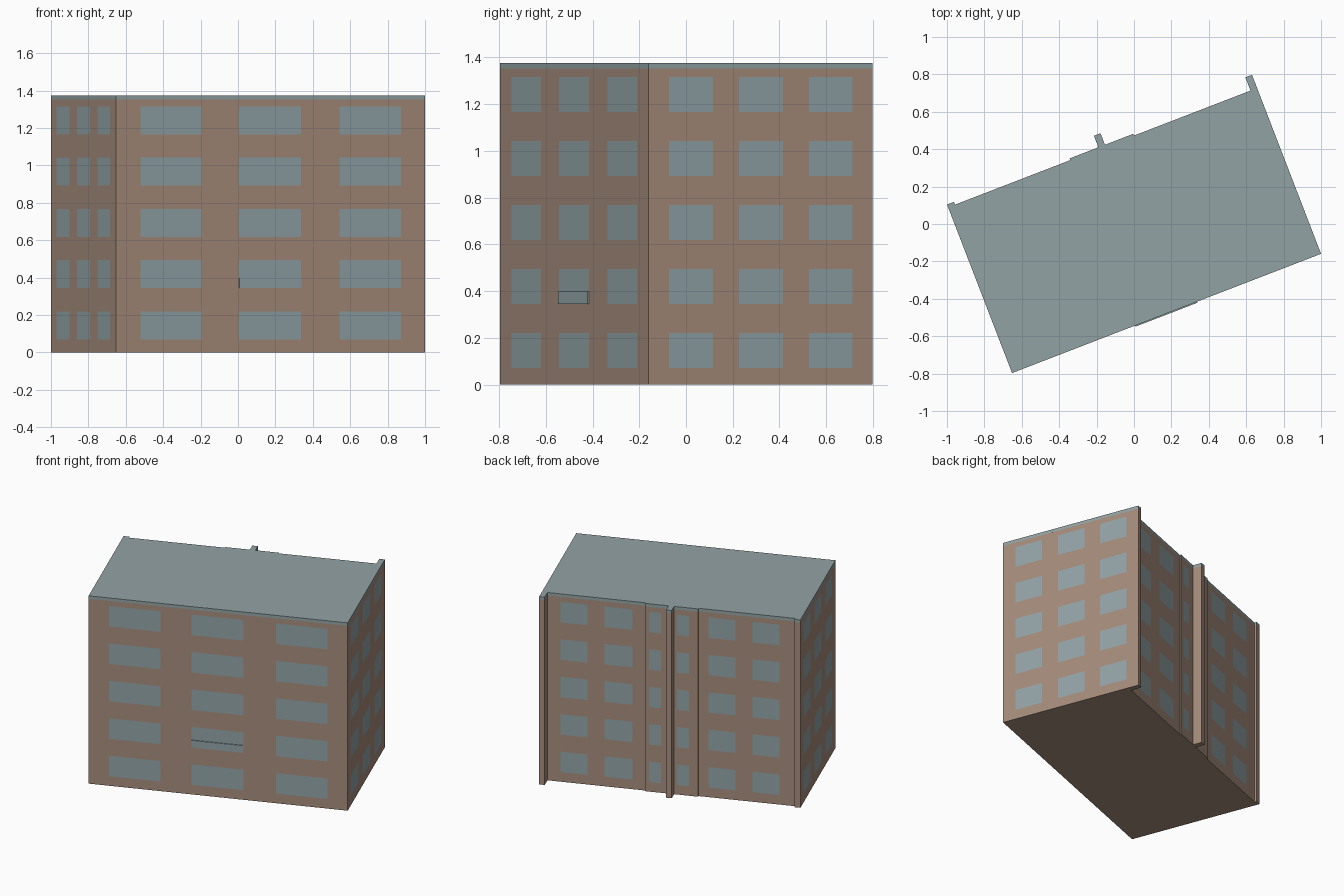
import bpy, bmesh, math
from mathutils import Matrix

cube = bpy.data.objects.get("Cube")
if cube:
    bpy.data.objects.remove(cube, do_unlink=True)


def make_material(name, rgb):
    mat = bpy.data.materials.new(name)
    mat.use_nodes = True
    color = (*rgb, 1.0)
    mat.diffuse_color = color
    mat.node_tree.nodes["Principled BSDF"].inputs["Base Color"].default_value = color
    return mat


brick = make_material("brown wall", (0.38, 0.265, 0.2))
glass = make_material("grey blue glass", (0.29, 0.37, 0.39))
slate = make_material("grey roof", (0.29, 0.365, 0.37))

LENGTH, LEFT_DEPTH, RIGHT_DEPTH = 1.771, 0.966, 1.026
BACK, BAY = 0.95, 0.96
EAVES, TOP = 1.353, 1.375
FLOORS, PITCH, SILL, WINDOW_HEIGHT = 5, 0.274, 0.07, 0.15

# The block is laid out square from its front corner, then turned into place
place = Matrix.Translation((-0.652, -0.797, 0)) @ Matrix.Rotation(math.radians(21.1), 4, "Z")


def finish(bm, name, materials):
    bm.transform(place)
    mesh = bpy.data.meshes.new(name)
    bm.to_mesh(mesh)
    bm.free()
    for mat in materials:
        mesh.materials.append(mat)
    obj = bpy.data.objects.new(name, mesh)
    bpy.context.collection.objects.link(obj)
    return obj


# Each wall starts at a corner and carries the window spans along its own axis
front_windows = [(0.14, 0.49), (0.705, 1.06), (1.28, 1.632)]
side_windows = [(0.09, 0.288), (0.404, 0.6), (0.716, 0.912)]   # share of depth
right_windows = [(a * RIGHT_DEPTH, b * RIGHT_DEPTH) for a, b in side_windows]
left_windows = [(a * LEFT_DEPTH, b * LEFT_DEPTH) for a, b in side_windows]

outline = [
    ((0, 0), front_windows),
    ((LENGTH, 0), right_windows),
    ((LENGTH, RIGHT_DEPTH), []),             # corner fin
    ((1.733, RIGHT_DEPTH), []),
    ((1.733, BACK), [(1.153, 1.344), (1.46, 1.645)]),
    ((1.065, BACK), []),                     # shallow stair bay
    ((1.065, BAY), [(0.954, 1.036)]),
    ((0.903, BAY), []),                      # middle fin
    ((0.903, RIGHT_DEPTH), []),
    ((0.865, RIGHT_DEPTH), []),
    ((0.865, BAY), [(0.763, 0.845)]),
    ((0.70, BAY), []),
    ((0.70, BACK), [(0.147, 0.332), (0.448, 0.633)]),
    ((0.04, BACK), []),                      # far corner strip
    ((0.04, LEFT_DEPTH), []),
    ((0, LEFT_DEPTH), left_windows),
]
corners = [p for p, _ in outline]

# Window rows shared by all walls
rows = [0.0]
for floor in range(FLOORS):
    z = SILL + floor * PITCH
    rows += [z, z + WINDOW_HEIGHT]
rows.append(EAVES)


def add_wall(bm, start, end, spans):
    """Grid of flush faces; cells inside a window span become glass."""
    axis = 0 if abs(end[0] - start[0]) > abs(end[1] - start[1]) else 1
    stops = {start[axis], end[axis]}
    for span in spans:
        stops.update(span)
    stops = sorted(stops, reverse=end[axis] < start[axis])
    levels = rows if spans else [0.0, EAVES]
    grid = []
    for z in levels:
        line = []
        for s in stops:
            co = [start[0], start[1], z]
            co[axis] = s
            line.append(bm.verts.new(co))
        grid.append(line)
    for r in range(len(levels) - 1):
        for c in range(len(stops) - 1):
            face = bm.faces.new((grid[r][c], grid[r][c + 1], grid[r + 1][c + 1], grid[r + 1][c]))
            middle = (stops[c] + stops[c + 1]) / 2
            in_window = any(a < middle < b for a, b in spans)
            face.material_index = int(in_window and r % 2 == 1)


# Walls and floor
bm = bmesh.new()
for i, (start, spans) in enumerate(outline):
    add_wall(bm, start, corners[(i + 1) % len(corners)], spans)
bm.faces.new([bm.verts.new((x, y, 0)) for x, y in reversed(corners)])
bmesh.ops.remove_doubles(bm, verts=bm.verts, dist=0.0001)
finish(bm, "walls", [brick, glass])

# Flat roof slab following the same outline
bm = bmesh.new()
base = bm.faces.new([bm.verts.new((x, y, EAVES)) for x, y in corners])
raised = bmesh.ops.extrude_face_region(bm, geom=[base], use_keep_orig=True)
for v in raised["geom"]:
    if isinstance(v, bmesh.types.BMVert):
        v.co.z = TOP
bmesh.ops.recalc_face_normals(bm, faces=bm.faces)
finish(bm, "roof", [slate])

# Thin glazed panel on the middle front window of the second floor
bm = bmesh.new()
shape = Matrix.Translation((0.8825, -0.002, 0.372)) @ Matrix.Diagonal((0.355, 0.008, 0.053, 1))
bmesh.ops.create_cube(bm, size=1, matrix=shape)
finish(bm, "window_panel", [glass])
